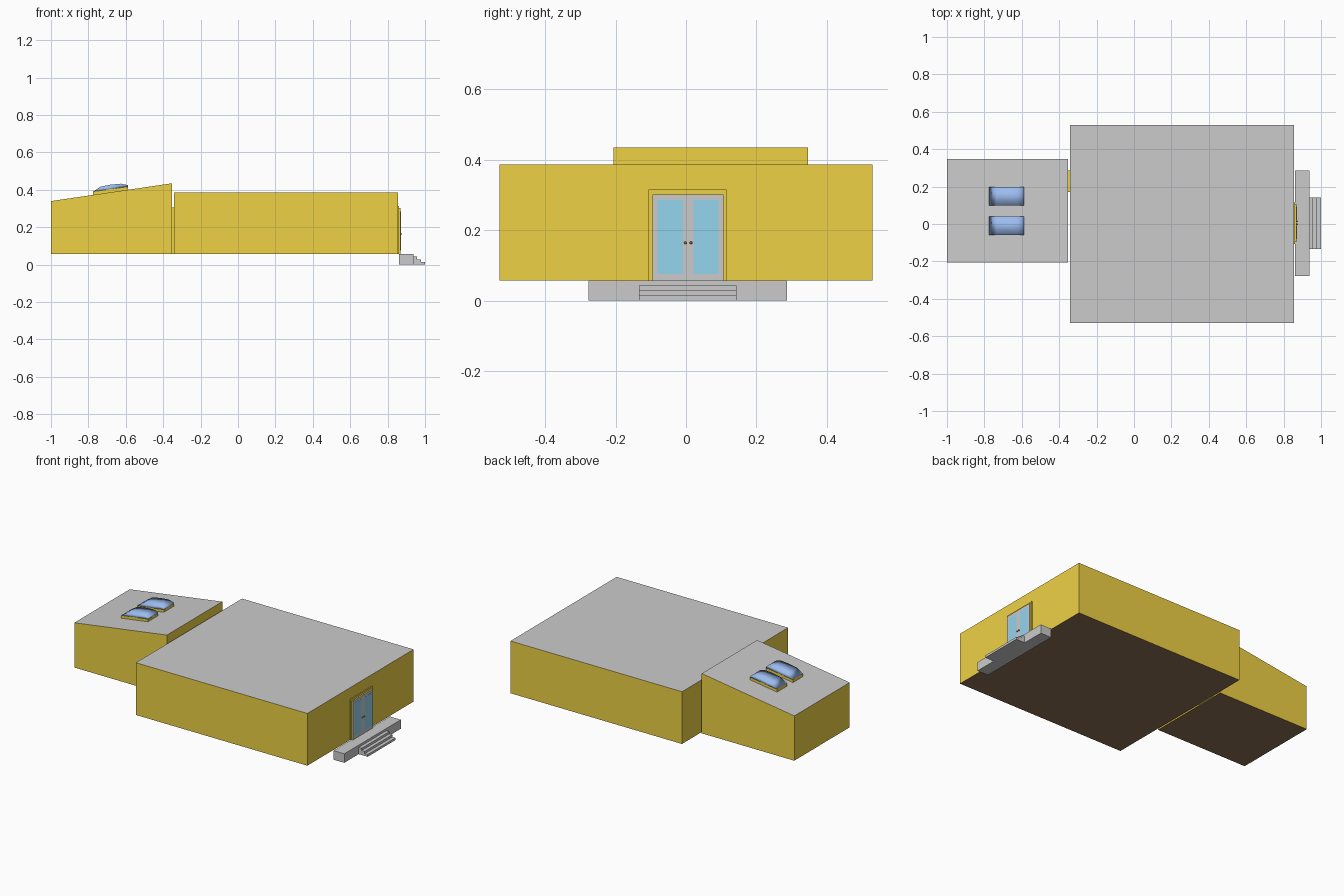
import bpy, bmesh

if "Cube" in bpy.data.objects:
    bpy.data.objects.remove(bpy.data.objects["Cube"])


def mat(name, r, g, b):
    m = bpy.data.materials.new(name)
    m.diffuse_color = (r, g, b, 1)
    m.use_nodes = True
    m.node_tree.nodes["Principled BSDF"].inputs["Base Color"].default_value = m.diffuse_color
    return m


YELLOW = mat("wall_yellow", .86, .64, .06)
GREY = mat("plain_grey", .8, .8, .8)
BROWN = mat("floor_brown", .26, .16, .09)
GLASS = mat("door_glass", .30, .66, .86)
BLUE = mat("skylight_blue", .33, .50, .86)
BRASS = mat("knob_brown", .30, .14, .03)


def prism(name, profile, y0, y1, side, top=None, bottom=None):
    """Extrude an x-z profile along y; colour faces by their direction."""
    bm = bmesh.new()
    f = bm.faces.new([bm.verts.new((x, y0, z)) for x, z in profile])
    ext = bmesh.ops.extrude_face_region(bm, geom=[f])
    vs = [v for v in ext["geom"] if isinstance(v, bmesh.types.BMVert)]
    bmesh.ops.translate(bm, verts=vs, vec=(0, y1 - y0, 0))
    bmesh.ops.recalc_face_normals(bm, faces=bm.faces)
    bm.normal_update()
    for f in bm.faces:
        f.material_index = 1 if f.normal.z > .5 else 2 if f.normal.z < -.5 else 0
    me = bpy.data.meshes.new(name)
    bm.to_mesh(me)
    bm.free()
    for m in (side, top or side, bottom or side):
        me.materials.append(m)
    ob = bpy.data.objects.new(name, me)
    bpy.context.collection.objects.link(ob)
    return ob


def box(name, x0, x1, y0, y1, z0, z1, *mats):
    return prism(name, [(x0, z0), (x1, z0), (x1, z1), (x0, z1)], y0, y1, *mats)


# main hall and sloped-roof annex
B = .057
box("main_hall", -.343, .856, -.53, .53, B, .387, YELLOW, GREY, BROWN)
prism("annex", [(-1, B), (-.353, B), (-.353, .435), (-1, .34)],
      -.206, .347, YELLOW, GREY, BROWN)

# inner door in the narrow gap
box("inner_door", -.353, -.343, .17, .285, B, .305, YELLOW)

# entrance doors, with surround, leaves, glass and knobs
box("door_surround", .854, .861, -.106, .115, B, .315, YELLOW)
box("door_core", .856, .868, -.095, .107, B, .302, YELLOW)
C = .006
for s, tag in ((-1, "left"), (1, "right")):
    ya, yb = sorted((C, C + s * .101))
    box("door_leaf_" + tag, .868, .870, ya, yb, B, .302, GREY)
    ya, yb = sorted((C + s * .015, C + s * .087))
    box("door_glass_" + tag, .869, .871, ya, yb, .075, .285, GLASS)
    bpy.ops.mesh.primitive_uv_sphere_add(segments=12, ring_count=8, radius=.004,
                                         location=(.872, C + s * .008, .164))
    knob = bpy.context.object
    knob.name = "door_knob_" + tag
    knob.data.materials.append(BRASS)
    bpy.ops.object.shade_smooth()

# porch slab and three steps
box("porch", .86, .937, -.277, .287, 0, B, GREY)
box_h = .0143
for i in range(3):
    x = .937 + .021 * i
    box(f"step_{i + 1}", x, x + .021, -.133, .143, 0, box_h * (3 - i), GREY)

# two skylights following the roof slope
for i, y in enumerate((-.06, .098)):
    prism(f"skylight_frame_{i + 1}",
          [(-.775, .368), (-.587, .396), (-.587, .417), (-.775, .391)],
          y, y + .1, YELLOW)
    dome = prism(f"skylight_dome_{i + 1}",
                 [(-.775, .391), (-.587, .417), (-.589, .425), (-.625, .433),
                  (-.68, .428), (-.735, .417)], y, y + .1, BLUE)
    for p in dome.data.polygons:
        p.use_smooth = True
